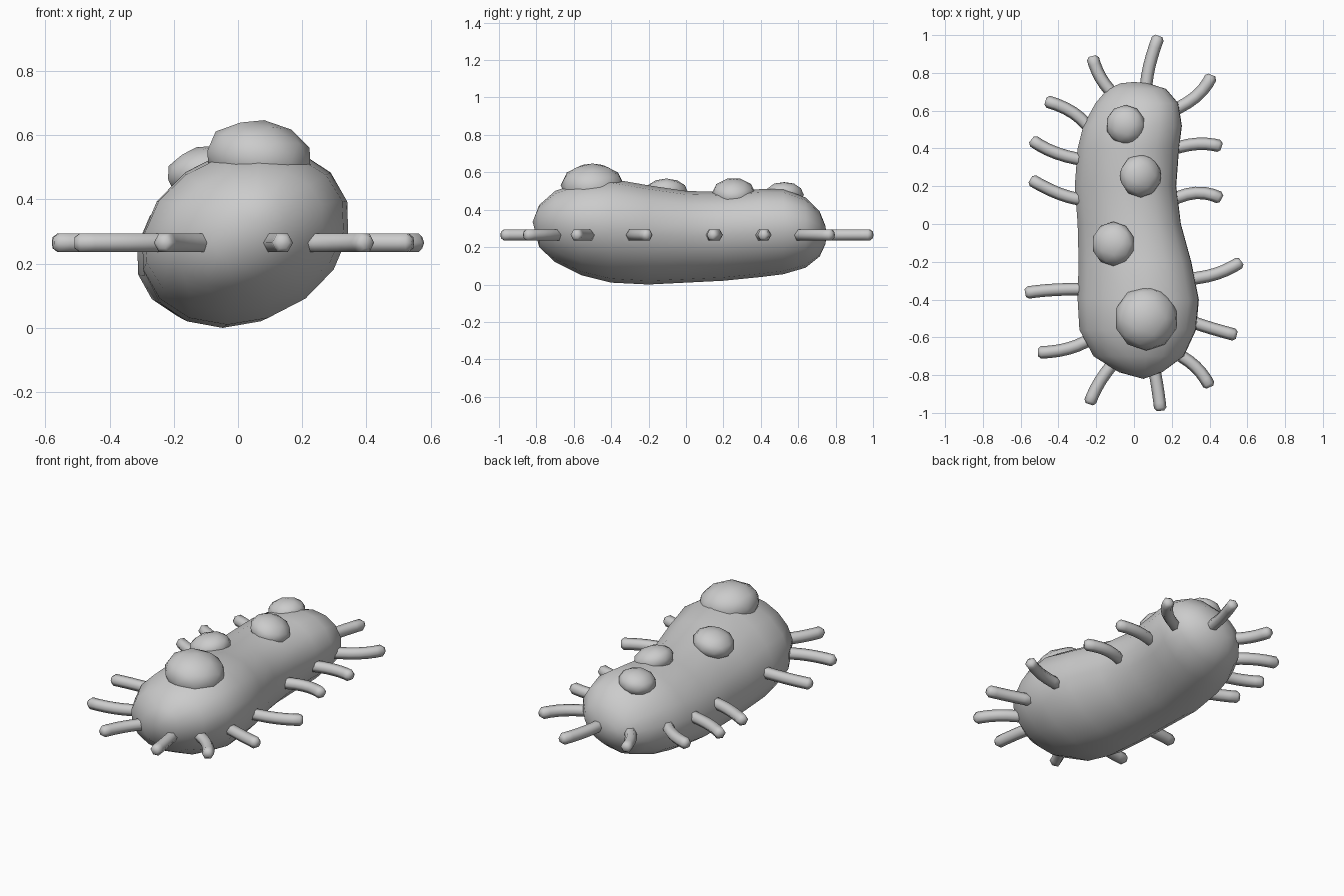
import bpy, bmesh, math
from mathutils import Matrix, Vector

if "Cube" in bpy.data.objects:
    bpy.data.objects.remove(bpy.data.objects["Cube"])

grey = bpy.data.materials.new("plain_grey")
grey.use_nodes = True
COLOUR = (0.6, 0.6, 0.6, 1)
grey.diffuse_color = COLOUR
grey.node_tree.nodes["Principled BSDF"].inputs["Base Color"].default_value = COLOUR


def finish(bm, name):
    """Turn a bmesh into a smooth-shaded object."""
    bmesh.ops.recalc_face_normals(bm, faces=bm.faces)
    for f in bm.faces:
        f.smooth = True
    mesh = bpy.data.meshes.new(name)
    bm.to_mesh(mesh)
    bm.free()
    mesh.materials.append(grey)
    obj = bpy.data.objects.new(name, mesh)
    bpy.context.collection.objects.link(obj)
    return obj


def bridge(bm, rings):
    """Join successive rings of vertices with quads."""
    for a, b in zip(rings, rings[1:]):
        n = len(a)
        for i in range(n):
            j = (i + 1) % n
            bm.faces.new((a[i], a[j], b[j], b[i]))


# Body: slightly rolled oval sections (y, x min, x max, z min, z max)
SECTIONS = [
    (-0.785, -0.08, 0.15, 0.20, 0.425),
    (-0.70, -0.215, 0.265, 0.12, 0.50),
    (-0.56, -0.29, 0.33, 0.05, 0.55),
    (-0.40, -0.30, 0.345, 0.01, 0.565),
    (-0.20, -0.295, 0.305, 0.00, 0.53),
    (0.00, -0.30, 0.25, 0.01, 0.50),
    (0.20, -0.315, 0.225, 0.02, 0.495),
    (0.40, -0.30, 0.24, 0.04, 0.51),
    (0.52, -0.27, 0.255, 0.055, 0.51),
    (0.64, -0.205, 0.235, 0.09, 0.465),
    (0.715, -0.14, 0.17, 0.15, 0.39),
    (0.745, -0.07, 0.075, 0.215, 0.315),
]
SIDES, SHEAR = 16, 0.2
bm = bmesh.new()
rings = []
for y, x0, x1, z0, z1 in SECTIONS:
    cx, cz, b = (x0 + x1) / 2, (z0 + z1) / 2, (z1 - z0) / 2
    a = math.sqrt(((x1 - x0) / 2) ** 2 - (SHEAR * b) ** 2)
    ring = []
    for i in range(SIDES):
        t = math.tau * i / SIDES
        dz = b * math.sin(t)
        ring.append(bm.verts.new((cx + 1.01 * a * math.cos(t) + SHEAR * dz, y, cz + dz)))
    rings.append(ring)
bridge(bm, rings)
for ring, pole in ((rings[0], (0.05, -0.82, 0.335)), (rings[-1], (0.0, 0.752, 0.265))):
    tip = bm.verts.new(pole)
    for i in range(SIDES):
        bm.faces.new((ring[i], ring[(i + 1) % SIDES], tip))
finish(bm, "body")

# Bumps on the back: centre, radius, height, sideways tilt in degrees
BUMPS = [
    ((0.065, -0.50, 0.53), 0.17, 0.118, 8),
    ((-0.11, -0.105, 0.49), 0.117, 0.075, -14),
    ((0.035, 0.255, 0.49), 0.115, 0.075, 18),
    ((-0.045, 0.525, 0.48), 0.105, 0.068, -8),
]
for k, (centre, radius, height, tilt) in enumerate(BUMPS, 1):
    bm = bmesh.new()
    matrix = (Matrix.Translation(centre) @ Matrix.Rotation(math.radians(tilt), 4, "Y")
              @ Matrix.Diagonal((radius, radius, height, 1)))
    bmesh.ops.create_icosphere(bm, subdivisions=2, radius=1, matrix=matrix)
    finish(bm, f"back_bump_{k}")

# Hairs around the waterline: base, middle and tip in plan
HAIRS = [
    ((-0.13, 0.71), (-0.185, 0.79), (-0.22, 0.885)),
    ((0.066, 0.75), (0.087, 0.86), (0.13, 0.992)),
    ((0.235, 0.615), (0.345, 0.69), (0.41, 0.785)),
    ((0.25, 0.41), (0.36, 0.425), (0.46, 0.41)),
    ((0.23, 0.14), (0.35, 0.165), (0.46, 0.135)),
    ((0.34, -0.285), (0.46, -0.255), (0.565, -0.20)),
    ((0.34, -0.53), (0.437, -0.56), (0.54, -0.588)),
    ((0.25, -0.70), (0.34, -0.77), (0.40, -0.86)),
    ((0.113, -0.80), (0.128, -0.89), (0.14, -0.985)),
    ((-0.12, -0.75), (-0.19, -0.85), (-0.235, -0.95)),
    ((-0.26, -0.625), (-0.37, -0.665), (-0.505, -0.68)),
    ((-0.29, -0.345), (-0.447, -0.35), (-0.572, -0.365)),
    ((-0.31, 0.135), (-0.42, 0.17), (-0.545, 0.235)),
    ((-0.30, 0.345), (-0.436, 0.385), (-0.54, 0.445)),
    ((-0.25, 0.525), (-0.34, 0.60), (-0.465, 0.65)),
]
HAIR_Z, HAIR_R = 0.265, 0.033
for k, points in enumerate(HAIRS, 1):
    base, mid, tip = (Vector((x, y, HAIR_Z)) for x, y in points)
    control = 2 * mid - (base + tip) / 2
    path = [(base - (control - base).normalized() * 0.08, 1)]
    for s in range(6):
        t = s / 5
        path.append(((1 - t) ** 2 * base + 2 * t * (1 - t) * control + t * t * tip, 1))
    end = (tip - control).normalized()
    path[-1] = (tip - end * 0.012, 1)
    path.append((tip + end * 0.004, 0.6))  # rounded end
    bm = bmesh.new()
    rings = []
    for i, (p, scale) in enumerate(path):
        before, after = path[max(i - 1, 0)][0], path[min(i + 1, len(path) - 1)][0]
        side = (after - before).normalized().cross(Vector((0, 0, 1)))
        ring = []
        for j in range(6):
            ang = math.tau * j / 6
            offset = side * math.cos(ang) + Vector((0, 0, math.sin(ang)))
            ring.append(bm.verts.new(p + offset * HAIR_R * scale))
        rings.append(ring)
    bridge(bm, rings)
    bm.faces.new(rings[0])
    bm.faces.new(rings[-1])
    finish(bm, f"hair_{k}")
